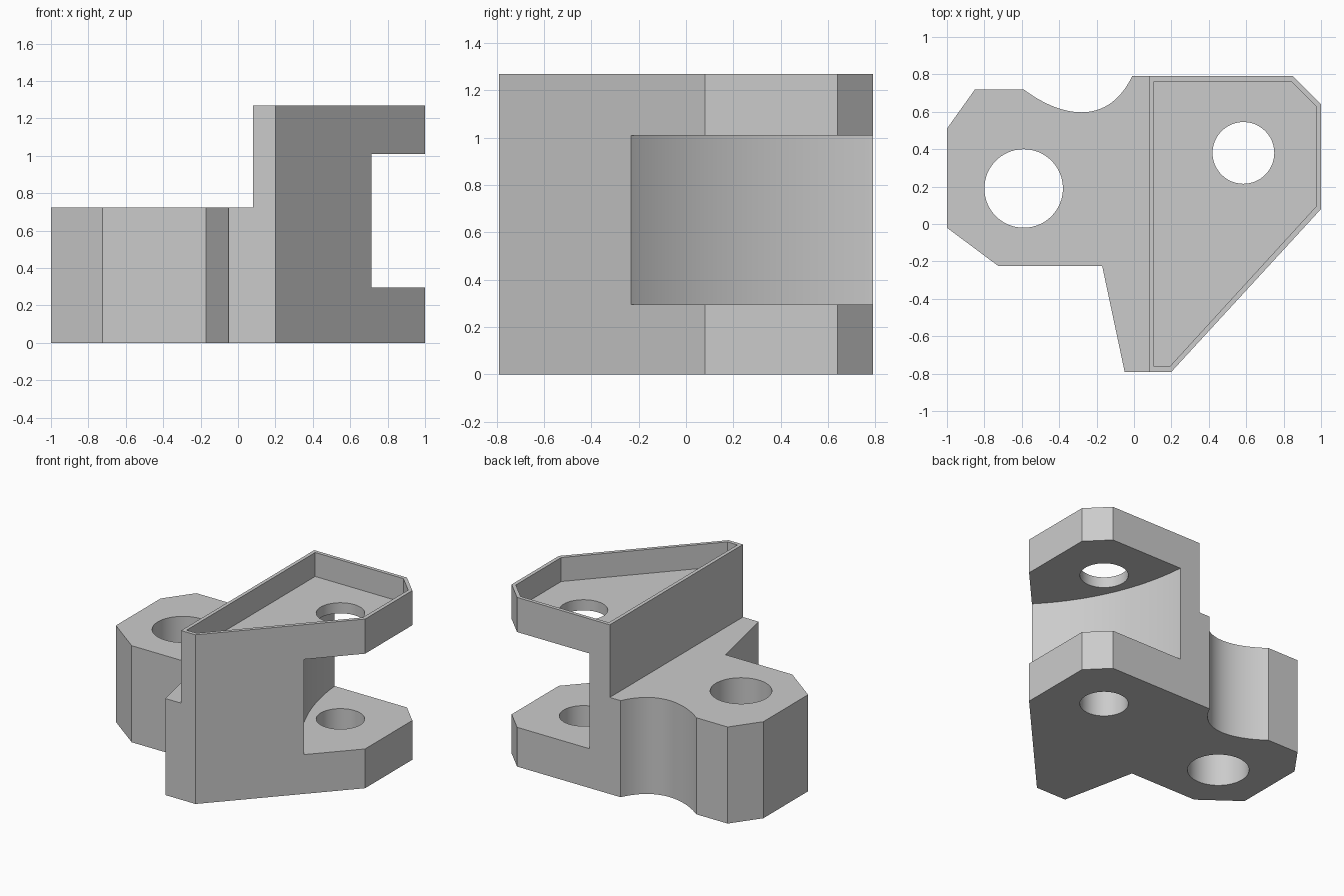
import bpy
import math
from mathutils import Vector
from mathutils.geometry import interpolate_bezier

default_cube = bpy.data.objects.get("Cube")
if default_cube:
    bpy.data.objects.remove(default_cube, do_unlink=True)

GREY = (0.6, 0.6, 0.6, 1.0)
grey = bpy.data.materials.new("plain_grey")
grey.use_nodes = True
grey.diffuse_color = GREY
grey.node_tree.nodes["Principled BSDF"].inputs["Base Color"].default_value = GREY


def prism(name, outline, z0, z1):
    """Extrude a counter-clockwise outline between two heights."""
    n = len(outline)
    verts = [(p[0], p[1], z) for z in (z0, z1) for p in outline]
    faces = [tuple(reversed(range(n))), tuple(range(n, 2 * n))]
    faces += [(i, (i + 1) % n, (i + 1) % n + n, i + n) for i in range(n)]
    mesh = bpy.data.meshes.new(name)
    mesh.from_pydata(verts, [], faces)
    mesh.materials.append(grey)
    obj = bpy.data.objects.new(name, mesh)
    bpy.context.collection.objects.link(obj)
    return obj


def circle(x, y, radius, sides=64):
    steps = [math.tau * i / sides for i in range(sides)]
    return [(x + radius * math.cos(a), y + radius * math.sin(a)) for a in steps]


def arc(start, end, sagitta, steps=32):
    """Circular arc bulging to the right of the start-end direction."""
    a, b = Vector(start), Vector(end)
    half = (b - a).length / 2
    radius = (half ** 2 + sagitta ** 2) / (2 * sagitta)
    along = (b - a).normalized()
    side = Vector((along.y, -along.x))
    centre = (a + b) / 2 + side * (sagitta - radius)
    spread = math.asin(half / radius)
    angles = [spread * (2 * i / steps - 1) for i in range(steps + 1)]
    return [centre + radius * (side * math.cos(t) + along * math.sin(t)) for t in angles]


# Body: full-height block with a curved scoop in the back edge
scoop = interpolate_bezier(Vector((-0.01, 0.79, 0)), Vector((-0.15, 0.50, 0)),
                           Vector((-0.42, 0.59, 0)), Vector((-0.59, 0.72, 0)), 32)
outline = [(-1, -0.02), (-0.725, -0.225), (-0.17, -0.225), (-0.05, -0.79),
           (0.2, -0.79), (1, 0.08), (1, 0.64), (0.85, 0.79)]
outline += [(p.x, p.y) for p in scoop] + [(-0.85, 0.72), (-1, 0.51)]
body = prism("bracket_body", outline, 0, 1.27)

# Cutters: low step, curved slot between the arms, top tray and two bores
step = [(-1.2, -1), (0.08, -1), (0.08, 1), (-1.2, 1)]
slot = [(0.76, -0.28), (1.2, -0.28), (1.2, 0.9), (0.25, 0.9)]
slot += arc((0.25, 0.79), (0.71, -0.23), 0.097)
tray = [(0.107, -0.763), (0.19, -0.763), (0.972, 0.092), (0.972, 0.63),
        (0.84, 0.763), (0.107, 0.763)]
cutters = [
    prism("step_cutter", step, 0.725, 1.5),
    prism("slot_cutter", slot, 0.295, 1.01),
    prism("tray_cutter", tray, 1.09, 1.5),
    prism("large_bore_cutter", circle(-0.59, 0.19, 0.21), -0.2, 1.5),
    prism("small_bore_cutter", circle(0.585, 0.38, 0.165), -0.2, 1.5),
]
for cutter in cutters:
    cutter.hide_render = True
    mod = body.modifiers.new(cutter.name, 'BOOLEAN')
    mod.operation = 'DIFFERENCE'
    mod.solver = 'EXACT'
    mod.object = cutter

# Bake the cuts and drop the cutters
bpy.context.view_layer.update()
graph = bpy.context.evaluated_depsgraph_get()
result = bpy.data.meshes.new_from_object(body.evaluated_get(graph))
body.modifiers.clear()
body.data = result
result.materials.clear()
result.materials.append(grey)
for face in result.polygons:
    face.material_index = 0
for cutter in cutters:
    bpy.data.objects.remove(cutter, do_unlink=True)

# Smooth the bores and curved walls, keeping corners sharp
bpy.ops.object.select_all(action='DESELECT')
body.select_set(True)
bpy.context.view_layer.objects.active = body
bpy.ops.object.shade_smooth_by_angle(angle=math.radians(20))
